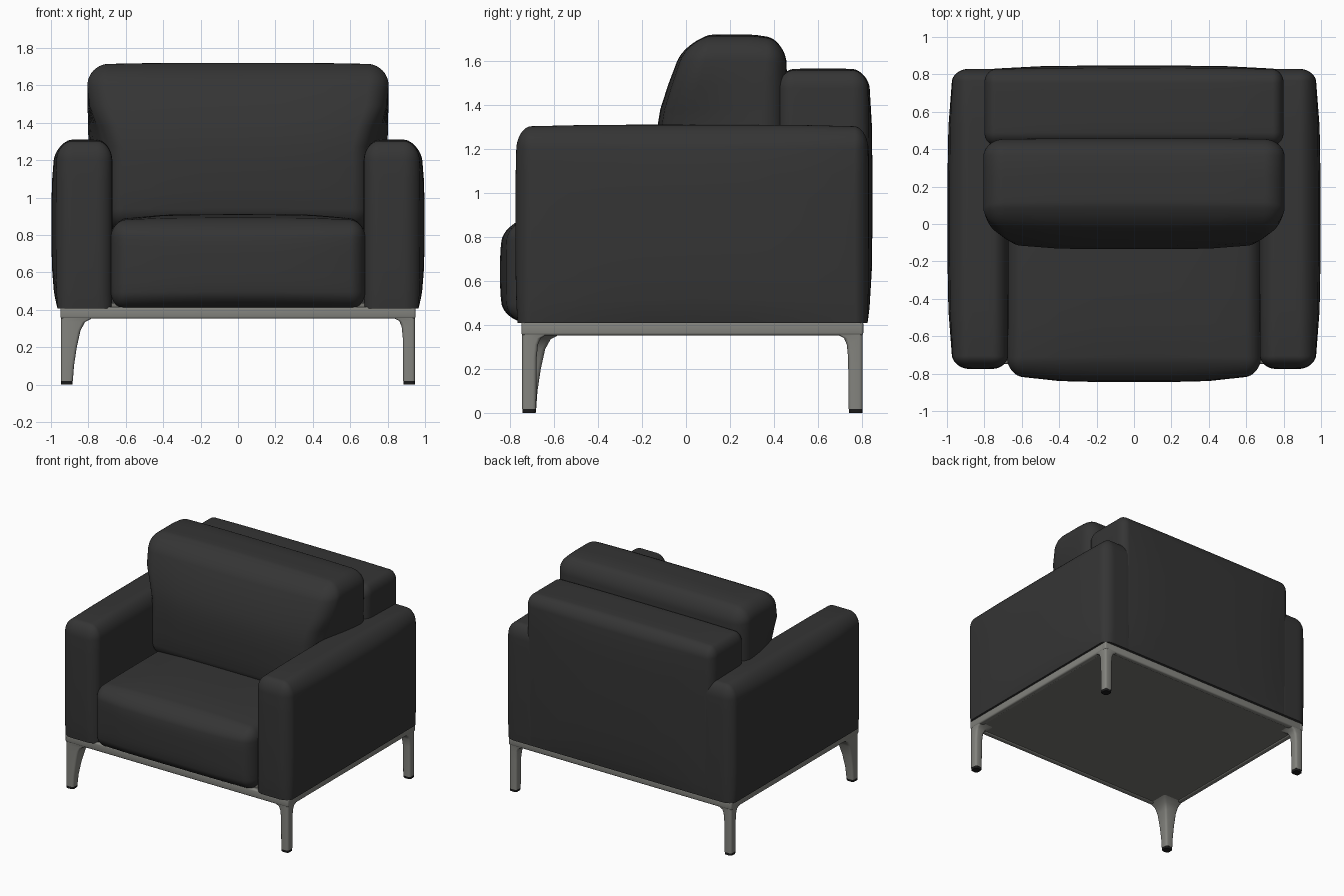
import bpy, bmesh, math
from mathutils import Vector

if "Cube" in bpy.data.objects:
    bpy.data.objects.remove(bpy.data.objects["Cube"], do_unlink=True)


def material(name, color, rough):
    m = bpy.data.materials.new(name)
    m.use_nodes = True
    m.diffuse_color = (*color, 1)
    node = next(n for n in m.node_tree.nodes if n.type == "BSDF_PRINCIPLED")
    node.inputs["Base Color"].default_value = (*color, 1)
    node.inputs["Roughness"].default_value = rough
    return m


FABRIC = material("charcoal upholstery", (0.035, 0.035, 0.035), 0.8)
METAL = material("warm grey metal", (0.23, 0.23, 0.21), 0.5)
UNDER = material("underside cloth", (0.18, 0.178, 0.16), 0.9)
RUBBER = material("black rubber", (0.01, 0.01, 0.01), 0.8)

CORNER, MIDDLE = 5, 6
SEGS = 2 * CORNER + MIDDLE


def finish(name, bm, mat, angle=40):
    bmesh.ops.recalc_face_normals(bm, faces=bm.faces)
    mesh = bpy.data.meshes.new(name)
    bm.to_mesh(mesh)
    bm.free()
    mesh.materials.append(mat)
    ob = bpy.data.objects.new(name, mesh)
    bpy.context.collection.objects.link(ob)
    bpy.ops.object.select_all(action="DESELECT")
    ob.select_set(True)
    bpy.context.view_layer.objects.active = ob
    bpy.ops.object.shade_smooth_by_angle(angle=math.radians(angle))
    return ob


def spaced(t, half, r):
    """Move an even grid coordinate so that rounded corners get even steps."""
    i = round((abs(t) * 2) * SEGS / 2)
    mid = MIDDLE / 2
    if i <= mid:
        v = (half - r) * i / mid
    else:
        v = half - r + r * math.tan((i - mid) / CORNER * math.pi / 4)
    return math.copysign(v, t)


def cushion(name, lo, hi, radii, bulge, flat_bottom=False, shape=None):
    """Padded block: rounded edges, each side puffed out by its bulge."""
    lo, hi = Vector(lo), Vector(hi)
    mid, half = (lo + hi) / 2, (hi - lo) / 2
    bm = bmesh.new()
    bmesh.ops.create_cube(bm, size=1)
    bmesh.ops.subdivide_edges(bm, edges=bm.edges[:], cuts=SEGS - 1, use_grid_fill=True)
    for v in bm.verts:
        p = Vector([spaced(v.co[k], half[k], radii[k]) for k in range(3)])
        core = Vector([max(-half[k] + radii[k], min(half[k] - radii[k], p[k])) for k in range(3)])
        if flat_bottom and p.z < 0:
            core.z = p.z
        d = Vector([(p[k] - core[k]) / radii[k] for k in range(3)])
        if d.length > 1e-6:
            d.normalize()
        p = core + Vector([d[k] * radii[k] for k in range(3)])
        n = [p[k] / half[k] for k in range(3)]
        for k in range(3):
            a, b = n[(k + 1) % 3], n[(k + 2) % 3]
            p[k] += bulge[k][n[k] > 0] * n[k] * (1 - a ** 4) * (1 - b ** 4)
        p += mid
        v.co = shape(p) if shape else p
    return finish(name, bm, FABRIC)


# Arms, puffed on the outside
for side, label in ((1, "left"), (-1, "right")):
    xs = sorted((side * 0.675, side * 0.965))
    puff = (0.005, 0.032) if side > 0 else (0.032, 0.005)
    cushion(label + "_arm", (xs[0], -0.765, 0.408), (xs[1], 0.825, 1.3), (0.08, 0.06, 0.1),
            (puff, (0.01, 0.005), (0, 0.01)), flat_bottom=True)

# Back panel between and over the arms
cushion("backrest", (-0.8, 0.42, 0.408), (0.8, 0.825, 1.555), (0.06, 0.07, 0.08),
        ((0, 0), (0, 0.022), (0, 0.01)), flat_bottom=True)

# Seat cushion
cushion("seat_cushion", (-0.68, -0.8, 0.405), (0.68, 0.46, 0.875), (0.08, 0.09, 0.09),
        ((0, 0), (0.045, 0), (0, 0.037)))


# Loose back cushion: front leans back towards the top and is tucked in between the arms
def lean(p):
    front = max(0, min(1, (0.46 - p.y) / 0.5))
    p.x *= 1 - 0.12 * front ** 2 * max(0, min(1, (1.52 - p.z) / 0.22))
    p.y += front * 0.3 * max(0, p.z - 1.32)
    p.z -= 0.12 * max(0, p.y - 0.3) * max(0, p.z - 1.4) / 0.3
    return p


cushion("back_cushion", (-0.805, -0.1, 0.83), (0.805, 0.45, 1.71), (0.11, 0.11, 0.11),
        ((0, 0), (0.035, 0.01), (0, 0.01)), shape=lean)


# Frame rails
def bar(name, lo, hi, mat, bevel):
    lo, hi = Vector(lo), Vector(hi)
    bm = bmesh.new()
    bmesh.ops.create_cube(bm, size=1)
    for v in bm.verts:
        v.co = Vector([v.co[k] * (hi - lo)[k] for k in range(3)]) + (lo + hi) / 2
    if bevel:
        bmesh.ops.bevel(bm, geom=bm.edges[:], offset=bevel, segments=3, profile=0.5, affect="EDGES")
    return finish(name, bm, mat)


X, FRONT, BACK, LOW, TOP, RAIL = 0.95, -0.748, 0.806, 0.352, 0.416, 0.045
bar("front_rail", (-X, FRONT, LOW), (X, FRONT + RAIL, TOP), METAL, 0.012)
bar("back_rail", (-X, BACK - RAIL, LOW), (X, BACK, TOP), METAL, 0.012)
bar("left_rail", (X - RAIL, FRONT, LOW), (X, BACK, TOP), METAL, 0.012)
bar("right_rail", (-X, FRONT, LOW), (RAIL - X, BACK, TOP), METAL, 0.012)
bar("underside_panel", (-X + 0.03, FRONT + 0.03, LOW + 0.006), (X - 0.03, BACK - 0.03, TOP + 0.02), UNDER, 0)


# Legs: rounded square rings that flare inwards under the rails
def loft(name, corner, sx, sy, rings, mat):
    bm = bmesh.new()
    loops = []
    for z, w in rings:
        r = 0.016
        ring = []
        for q in range(4):
            cx = w - r if q in (0, 3) else r
            cy = w - r if q in (0, 1) else r
            for s in range(4):
                a = math.pi / 2 * (q + s / 3)
                ring.append(bm.verts.new((corner[0] + sx * (cx + r * math.cos(a)),
                                          corner[1] + sy * (cy + r * math.sin(a)), z)))
        loops.append(ring)
    for a, b in zip(loops, loops[1:]):
        for i in range(len(a)):
            j = (i + 1) % len(a)
            bm.faces.new((a[i], a[j], b[j], b[i]))
    bm.faces.new(loops[0])
    bm.faces.new(loops[-1])
    return finish(name, bm, mat)


slim = [(0.018, 0.064), (0.25, 0.066), (0.31, 0.072), (0.34, 0.085), (0.356, 0.115), (0.37, 0.14)]
braced = [(0.018, 0.064), (0.1, 0.07), (0.2, 0.085), (0.29, 0.105), (0.335, 0.13), (0.356, 0.17), (0.37, 0.19)]
for x, xl in ((0.947, "left"), (-0.947, "right")):
    for y, yl in ((-0.745, "front"), (0.803, "back")):
        sx, sy = -math.copysign(1, x), -math.copysign(1, y)
        rings = braced if (xl, yl) == ("right", "front") else slim
        loft(f"{yl}_{xl}_leg", (x, y), sx, sy, rings, METAL)
        loft(f"{yl}_{xl}_foot_pad", (x + sx * 0.001, y + sy * 0.001), sx, sy,
             [(0, 0.06), (0.004, 0.062), (0.022, 0.062)], RUBBER)
